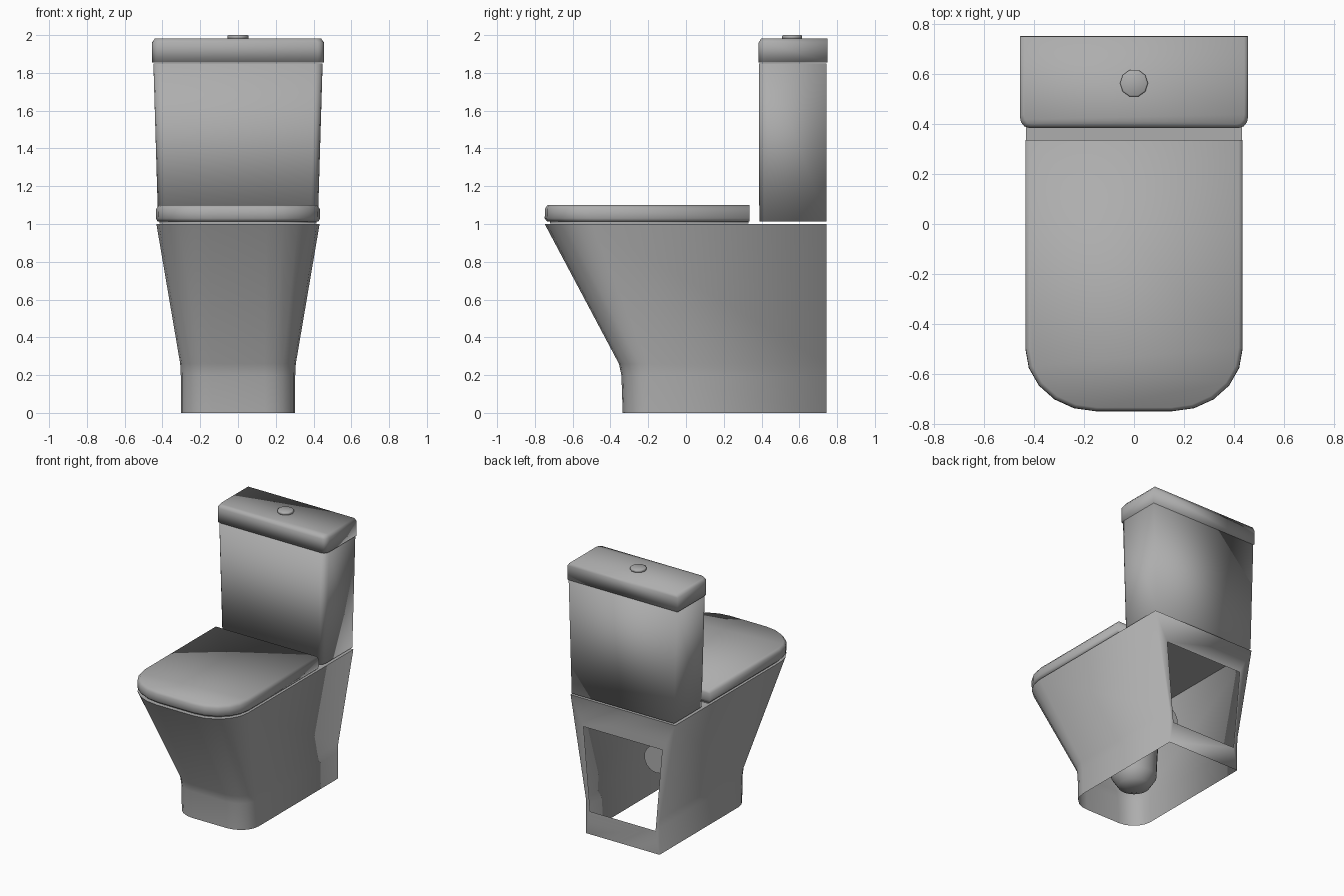
import bpy, bmesh
from math import sin, cos, pi, radians

if "Cube" in bpy.data.objects:
    bpy.data.objects.remove(bpy.data.objects["Cube"])

grey = bpy.data.materials.new("ceramic_grey")
grey.diffuse_color = (0.42, 0.42, 0.42, 1)
grey.use_nodes = True
grey.node_tree.nodes["Principled BSDF"].inputs["Base Color"].default_value = grey.diffuse_color


def outline(w, yf, yb, rx, ry, z, segs=5):
    """D-shaped ring: square back corners, elliptically rounded front corners."""
    half = [(w, yb)]
    for i in range(segs + 1):
        a = i / segs * pi / 2
        half.append((w - rx + rx * cos(a), yf + ry - ry * sin(a)))
    pts = half + [(-x, y) for x, y in reversed(half)]
    return [(x, y, z) for x, y in pts]


def ellipse(cy, rx, ry, z, n=28):
    return [(rx * cos(2 * pi * i / n), cy + ry * sin(2 * pi * i / n), z) for i in range(n)]


def loft(bm, rings, closed=True, bottom=False, top=False):
    vr = [[bm.verts.new(p) for p in r] for r in rings]
    n = len(vr[0])
    for a, b in zip(vr, vr[1:]):
        for i in range(n if closed else n - 1):
            j = (i + 1) % n
            bm.faces.new((a[i], a[j], b[j], b[i]))
    if bottom:
        bm.faces.new(vr[0])
    if top:
        bm.faces.new(vr[-1])
    return vr


def shade(ob, angle):
    bpy.ops.object.select_all(action='DESELECT')
    ob.select_set(True)
    bpy.context.view_layer.objects.active = ob
    bpy.ops.object.shade_smooth_by_angle(angle=radians(angle))
    ob.data.materials.append(grey)


def finish(bm, name, angle=180):
    bmesh.ops.recalc_face_normals(bm, faces=bm.faces)
    me = bpy.data.meshes.new(name)
    bm.to_mesh(me)
    bm.free()
    ob = bpy.data.objects.new(name, me)
    bpy.context.collection.objects.link(ob)
    shade(ob, angle)
    return ob


def solid(name, rings, angle=180):
    bm = bmesh.new()
    loft(bm, rings, bottom=True, top=True)
    return finish(bm, name, angle)


BACK = 0.745
RIM = ellipse(-0.2, 0.30, 0.42, 1.0)

# pedestal: thin shell, open underneath, with a service opening in the back
bm = bmesh.new()
sections = [
    outline(0.303, -0.335, BACK, 0.16, 0.15, 0.0),
    outline(0.303, -0.342, BACK, 0.16, 0.15, 0.20),
    outline(0.306, -0.355, BACK, 0.165, 0.155, 0.26),
    outline(0.432, -0.748, BACK, 0.28, 0.25, 1.0),
]
rings = loft(bm, sections, closed=False)
right = [r[0] for r in rings]
left = [r[-1] for r in rings]
hole = [bm.verts.new((x, BACK, z)) for x, z in
        ((0.27, 0.17), (-0.27, 0.17), (-0.325, 0.79), (0.325, 0.79))]
bm.faces.new((right[0], left[0], hole[1], hole[0]))
bm.faces.new([hole[3], hole[2], left[-1], right[-1]])
bm.faces.new(right + [hole[3], hole[0]])
bm.faces.new(left + [hole[2], hole[1]])
finish(bm, "pedestal")

# top deck with the bowl opening
bm = bmesh.new()
for ring in (sections[-1], RIM):
    vs = [bm.verts.new(p) for p in ring]
    for i, v in enumerate(vs):
        bm.edges.new((v, vs[(i + 1) % len(vs)]))
bmesh.ops.triangle_fill(bm, edges=bm.edges, use_beauty=True)
finish(bm, "deck")

# bowl hanging inside the shell, with a domed bottom
bm = bmesh.new()
loft(bm, [
    ellipse(0.0, 0.05, 0.05, 0.065),
    ellipse(0.0, 0.11, 0.11, 0.09),
    ellipse(0.0, 0.155, 0.155, 0.16),
    ellipse(-0.04, 0.18, 0.20, 0.35),
    ellipse(-0.13, 0.24, 0.30, 0.60),
    ellipse(-0.19, 0.29, 0.40, 0.85),
    RIM,
], bottom=True)
for f in bm.faces:
    f.normal_update()
bowl = finish(bm, "bowl")
# the underside is the visible face
if min(bowl.data.polygons, key=lambda p: p.center.z).normal.z > 0:
    bowl.data.flip_normals()

# outlet pipe at the back of the bowl
bpy.ops.mesh.primitive_cylinder_add(vertices=20, radius=0.10, depth=0.25,
                                    location=(0, 0.225, 0.48), rotation=(pi / 2, 0, 0))
bpy.context.object.name = "outlet_pipe"
shade(bpy.context.object, 45)

# seat and closed lid
bm = bmesh.new()
loft(bm, [outline(0.415, -0.72, 0.33, 0.27, 0.25, z) for z in (1.002, 1.02)])
finish(bm, "seat")
solid("lid", [
    outline(0.425, -0.735, 0.335, 0.28, 0.25, 1.012),
    outline(0.434, -0.748, 0.335, 0.28, 0.25, 1.03),
    outline(0.433, -0.747, 0.335, 0.28, 0.25, 1.08),
    outline(0.418, -0.733, 0.335, 0.27, 0.24, 1.10),
])

# cistern, slightly wider at the top
solid("cistern", [
    outline(0.423, 0.388, BACK, 0.04, 0.05, 1.012, 3),
    outline(0.448, 0.386, BACK, 0.04, 0.05, 1.85, 3),
])

# cistern lid
solid("cistern_lid", [
    outline(0.456, 0.384, 0.750, 0.035, 0.045, 1.855, 3),
    outline(0.456, 0.384, 0.750, 0.035, 0.045, 1.96, 3),
    outline(0.440, 0.398, 0.748, 0.030, 0.040, 1.982, 3),
])

# flush button
solid("flush_button", [
    ellipse(0.562, 0.056, 0.056, 1.98, 10),
    ellipse(0.562, 0.056, 0.056, 1.996, 10),
    ellipse(0.562, 0.050, 0.050, 2.0, 10),
])
